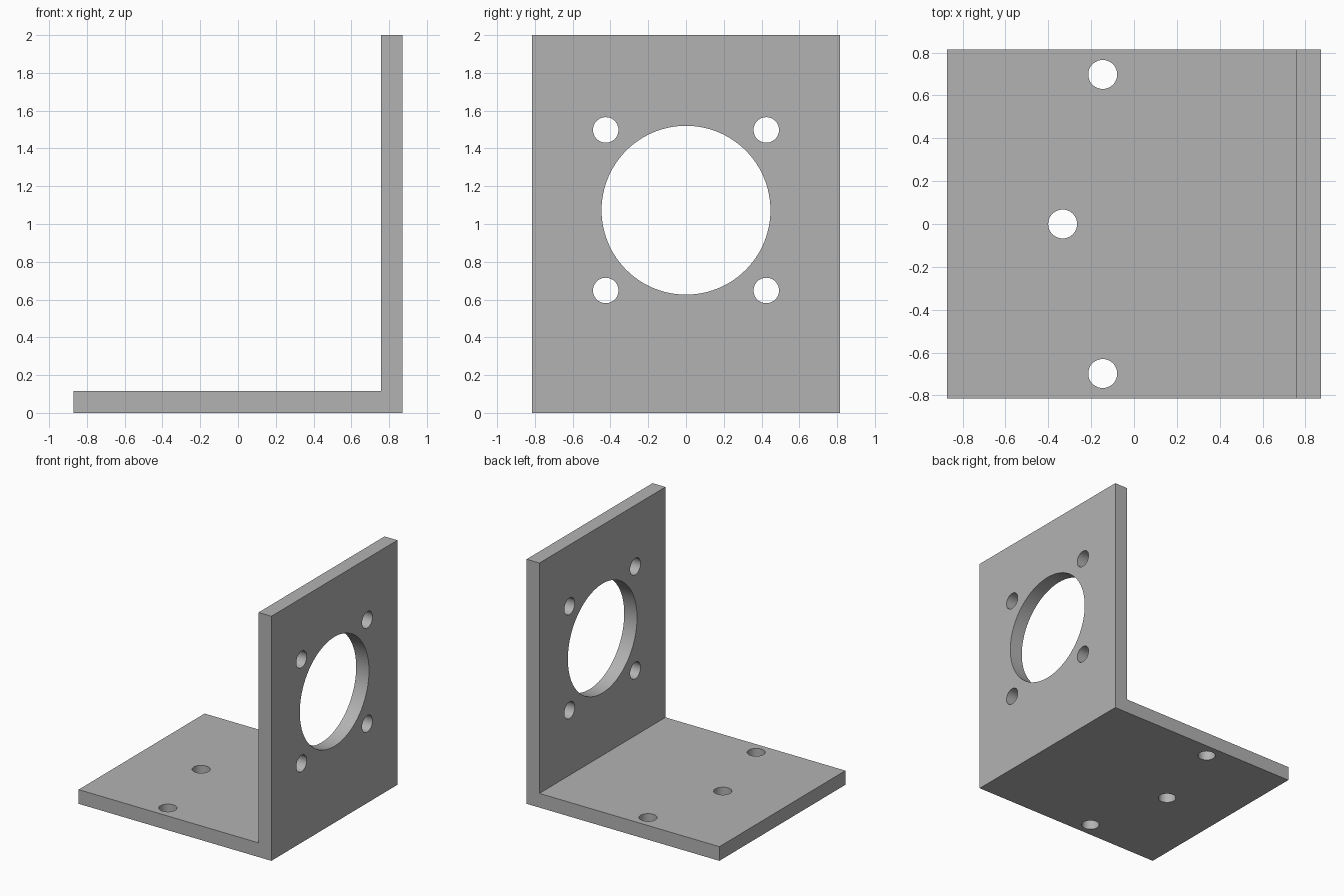
import bpy, bmesh, math

cube = bpy.data.objects.get("Cube")
if cube:
    bpy.data.objects.remove(cube, do_unlink=True)

HALF_X, HALF_Y, HEIGHT, THICK = 0.872, 0.814, 2.0, 0.116
BORE_Z, BORE_R, BOLT_R, BOLT_OFFSET = 1.073, 0.447, 0.0675, 0.425

grey = bpy.data.materials.new("plain grey")
grey.use_nodes = True
colour = (0.45, 0.45, 0.45, 1)
grey.diffuse_color = colour
grey.node_tree.nodes["Principled BSDF"].inputs["Base Color"].default_value = colour

# L-shaped bracket: side profile extruded along its width
inner_x = HALF_X - THICK
profile = [(-HALF_X, 0), (HALF_X, 0), (HALF_X, HEIGHT),
           (inner_x, HEIGHT), (inner_x, THICK), (-HALF_X, THICK)]
bm = bmesh.new()
face = bm.faces.new([bm.verts.new((x, -HALF_Y, z)) for x, z in profile])
extruded = bmesh.ops.extrude_face_region(bm, geom=[face])["geom"]
bmesh.ops.translate(bm, vec=(0, 2 * HALF_Y, 0),
                    verts=[v for v in extruded if isinstance(v, bmesh.types.BMVert)])
bmesh.ops.recalc_face_normals(bm, faces=bm.faces)
mesh = bpy.data.meshes.new("angle_bracket")
bm.to_mesh(mesh)
bm.free()
mesh.materials.append(grey)
bracket = bpy.data.objects.new("angle_bracket", mesh)
bpy.context.collection.objects.link(bracket)


def drill(name, centre, radius, tilt=0, sides=48):
    """Cut a round through-hole, then discard the cutter."""
    bpy.ops.mesh.primitive_cylinder_add(vertices=sides, radius=radius, depth=4 * THICK,
                                        location=centre, rotation=(0, tilt, 0))
    cutter = bpy.context.object
    cutter.name = name
    cutter.hide_render = True
    cutter.data.materials.append(grey)
    cut = bracket.modifiers.new(name, "BOOLEAN")
    cut.operation, cut.solver, cut.object = "DIFFERENCE", "EXACT", cutter
    bpy.ops.object.select_all(action="DESELECT")
    bracket.select_set(True)
    bpy.context.view_layer.objects.active = bracket
    bpy.ops.object.modifier_apply(modifier=cut.name)
    bpy.data.objects.remove(cutter, do_unlink=True)


# Upright plate: large bore with four bolt holes around it
plate_x = HALF_X - THICK / 2
drill("centre_bore", (plate_x, 0, BORE_Z), BORE_R, math.pi / 2, 96)
for sy in (-1, 1):
    for sz in (-1, 1):
        drill("bolt_hole", (plate_x, sy * BOLT_OFFSET, BORE_Z + sz * BOLT_OFFSET),
              BOLT_R, math.pi / 2)

# Base plate: three mounting holes
for x, y in ((-0.333, 0), (-0.146, 0.698), (-0.146, -0.698)):
    drill("mounting_hole", (x, y, THICK / 2), BOLT_R)

bpy.ops.object.shade_smooth_by_angle(angle=math.radians(30))
